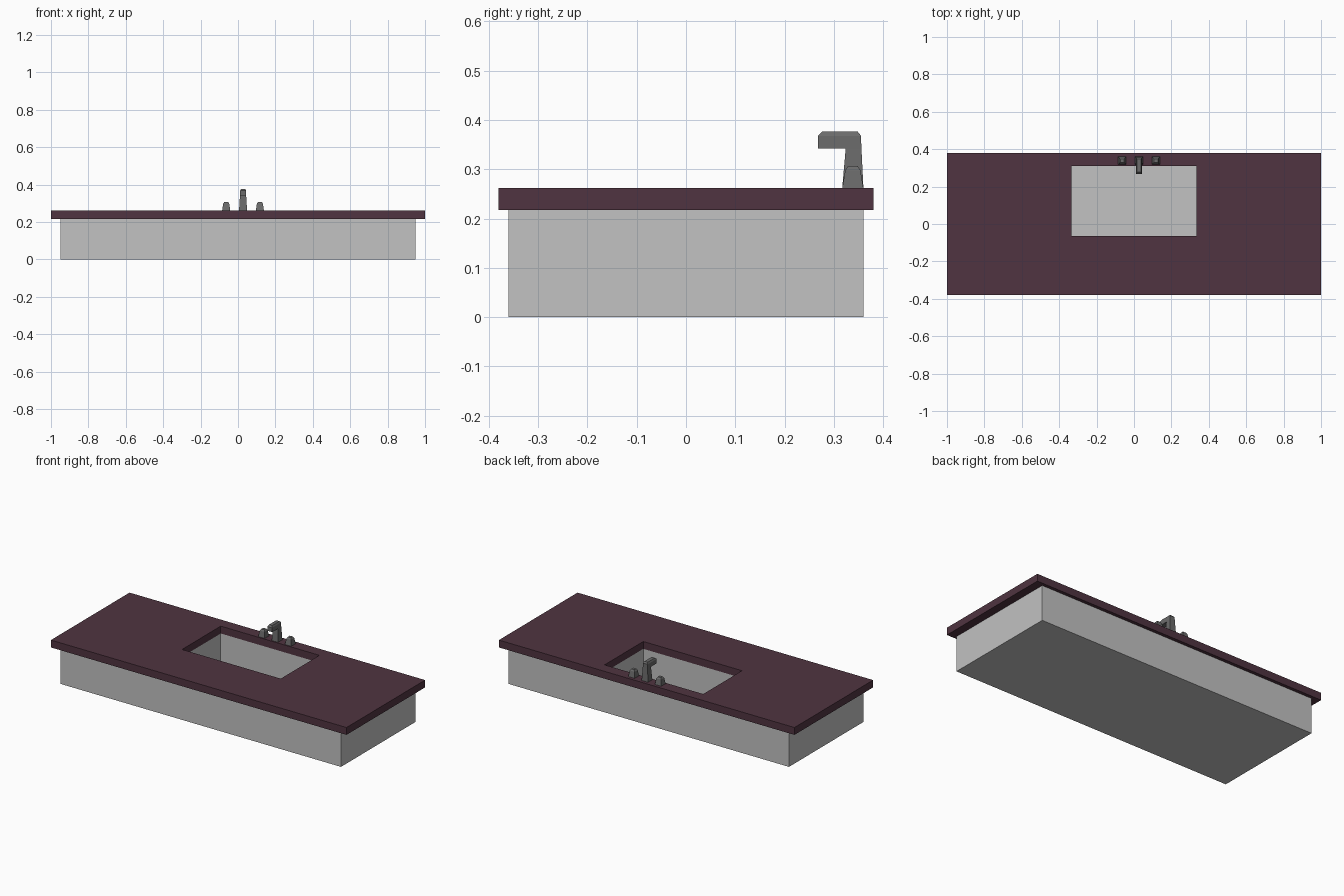
import bpy
import bmesh

cube = bpy.data.objects.get("Cube")
if cube:
    bpy.data.objects.remove(cube, do_unlink=True)


def material(name, rgb):
    m = bpy.data.materials.new(name)
    m.use_nodes = True
    m.diffuse_color = (*rgb, 1)
    m.node_tree.nodes["Principled BSDF"].inputs["Base Color"].default_value = (*rgb, 1)
    return m


STONE = material("plum stone", (0.08, 0.034, 0.052))
PALE = material("pale grey", (0.54, 0.54, 0.54))
METAL = material("dark grey metal", (0.145, 0.145, 0.145))


def loft(name, rings, mat, loop=False):
    """Join rectangles (x centre, half width, y min, y max, z); cap the ends or loop round."""
    bm = bmesh.new()
    rows = []
    for cx, hx, y0, y1, z in rings:
        corners = ((cx - hx, y0), (cx + hx, y0), (cx + hx, y1), (cx - hx, y1))
        rows.append([bm.verts.new((x, y, z)) for x, y in corners])
    pairs = list(zip(rows, rows[1:]))
    if loop:
        pairs.append((rows[-1], rows[0]))
    else:
        bm.faces.new(rows[0])
        bm.faces.new(rows[-1])
    for a, b in pairs:
        for i in range(4):
            j = (i + 1) % 4
            bm.faces.new((a[i], a[j], b[j], b[i]))
    bmesh.ops.recalc_face_normals(bm, faces=bm.faces)
    mesh = bpy.data.meshes.new(name)
    bm.to_mesh(mesh)
    bm.free()
    mesh.materials.append(mat)
    obj = bpy.data.objects.new(name, mesh)
    bpy.context.collection.objects.link(obj)
    return obj


BASE_TOP, TOP = 0.217, 0.262
SINK = (0, 0.334, -0.064, 0.31)
BODY = (0, 0.949, -0.36, 0.36)
SLAB = (0, 1.0, -0.38, 0.38)

# Cabinet with the basin sunk into it
loft("cabinet_and_basin",
     [(*BODY, 0), (*BODY, BASE_TOP), (*SINK, BASE_TOP), (*SINK, 0.03)], PALE)

# Countertop with the sink opening
loft("countertop",
     [(*SLAB, BASE_TOP), (*SLAB, TOP), (*SINK, TOP), (*SINK, BASE_TOP)], STONE, loop=True)

# Faucet: tapered post and bevelled spout
FX = 0.027
loft("faucet_post",
     [(FX, 0.0215, 0.317, 0.36, TOP), (FX, 0.0165, 0.324, 0.356, 0.342)], METAL)
loft("faucet_spout",
     [(FX, 0.0165, 0.268, 0.356, 0.342), (FX, 0.0155, 0.268, 0.355, 0.368),
      (FX, 0.011, 0.277, 0.348, 0.377)], METAL)

# Tap handles either side
for side, s in (("left", 1), ("right", -1)):
    hx = FX + s * 0.09
    loft(f"{side}_tap_handle",
         [(hx, 0.0215, 0.317, 0.36, TOP), (hx, 0.016, 0.323, 0.354, 0.298),
          (hx, 0.01, 0.329, 0.348, 0.307)], METAL)
